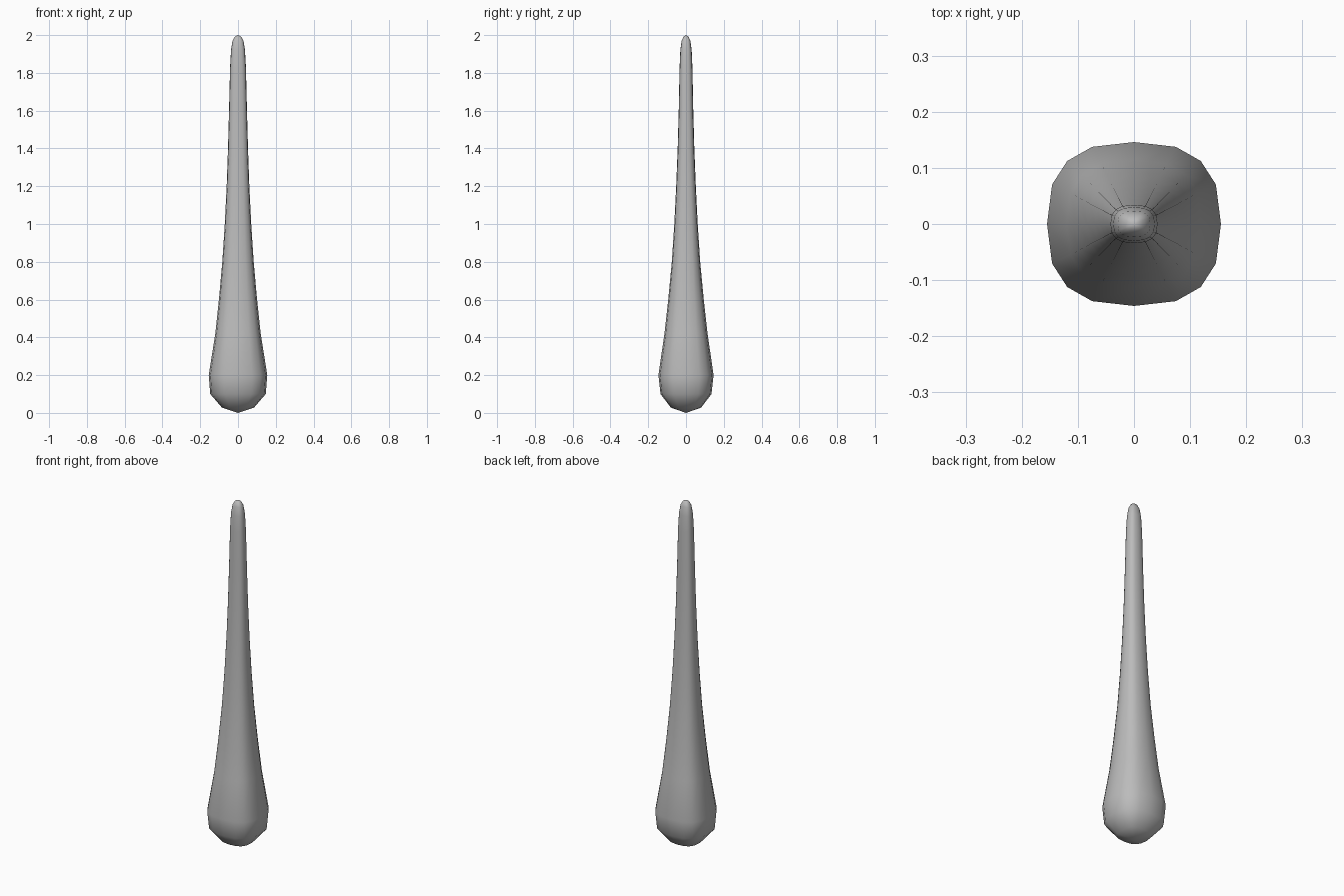
import bpy, bmesh, math

if "Cube" in bpy.data.objects:
    bpy.data.objects.remove(bpy.data.objects["Cube"])

SIDES = 16
# (height, half width in x, half depth in y) from the rounded base to the tip
PROFILE = [
    (0.028, 0.085, 0.080), (0.10, 0.147, 0.135), (0.20, 0.155, 0.146),
    (0.42, 0.120, 0.114), (0.60, 0.101, 0.094), (0.80, 0.083, 0.075),
    (1.00, 0.070, 0.062), (1.20, 0.060, 0.052), (1.40, 0.053, 0.044),
    (1.62, 0.047, 0.038), (1.83, 0.042, 0.034), (1.92, 0.037, 0.030),
    (1.97, 0.029, 0.023), (1.993, 0.016, 0.013)]


def rounded(v):
    """Push a circle coordinate outwards into a rounded square."""
    return math.copysign(abs(v) ** 0.76, v)


# Tapered body: stacked rings closed by a pole at each end
bm = bmesh.new()
rings = []
for z, rx, ry in PROFILE:
    ring = []
    for i in range(SIDES):
        a = 2 * math.pi * i / SIDES
        ring.append(bm.verts.new((rx * rounded(math.cos(a)), ry * rounded(math.sin(a)), z)))
    rings.append(ring)
bottom = bm.verts.new((0, 0, 0.0))
top = bm.verts.new((0, 0, 2.0))
for i in range(SIDES):
    j = (i + 1) % SIDES
    for lo, hi in zip(rings, rings[1:]):
        bm.faces.new((lo[i], lo[j], hi[j], hi[i]))
    bm.faces.new((bottom, rings[0][j], rings[0][i]))
    bm.faces.new((top, rings[-1][i], rings[-1][j]))
for f in bm.faces:
    f.smooth = True

mesh = bpy.data.meshes.new("tapered_body")
bm.to_mesh(mesh)
bm.free()
body = bpy.data.objects.new("tapered_body", mesh)
bpy.context.collection.objects.link(body)

grey = bpy.data.materials.new("light grey")
grey.diffuse_color = (0.5, 0.5, 0.5, 1)
grey.use_nodes = True
grey.node_tree.nodes["Principled BSDF"].inputs["Base Color"].default_value = grey.diffuse_color
mesh.materials.append(grey)
